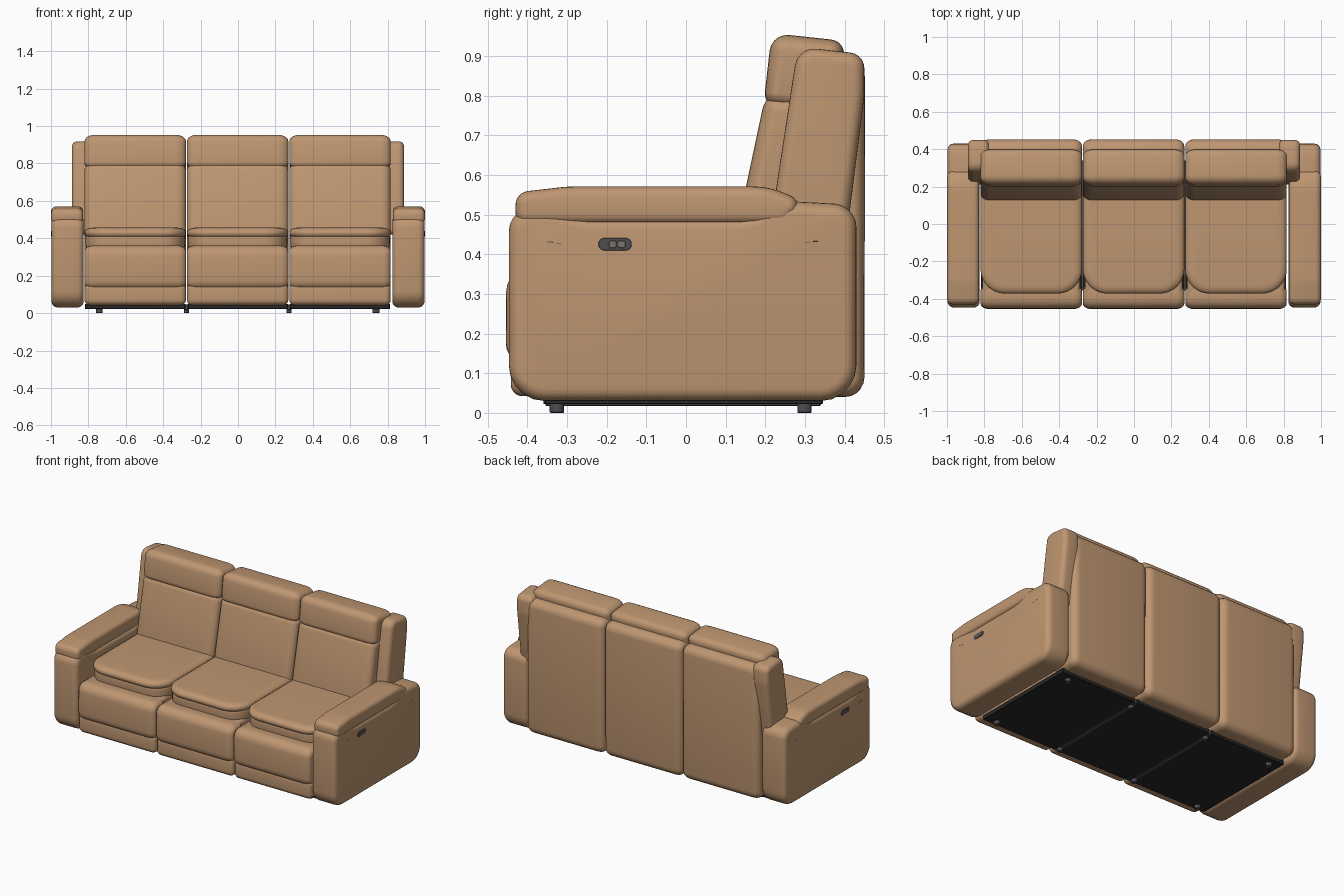
import bpy, bmesh, math
from mathutils import Vector

if "Cube" in bpy.data.objects:
    bpy.data.objects.remove(bpy.data.objects["Cube"])


def material(name, rgb):
    m = bpy.data.materials.new(name)
    m.diffuse_color = (*rgb, 1)
    m.use_nodes = True
    m.node_tree.nodes["Principled BSDF"].inputs["Base Color"].default_value = m.diffuse_color
    return m


LEATHER = material("tan leather", (0.515, 0.305, 0.165))
BLACK = material("black underside", (0.02, 0.02, 0.02))
GREY = material("dark grey plastic", (0.075, 0.075, 0.08))
BUTTON = material("button grey", (0.2, 0.17, 0.15))


def ring(pts, inset, steps):
    """Outline of (u, v, radius) corners, counter-clockwise, with filleted corners."""
    out = []
    n = len(pts)
    for i in range(n):
        p = Vector(pts[i][:2])
        r = pts[i][2]
        e1 = (p - Vector(pts[i - 1][:2])).normalized()
        e2 = (Vector(pts[(i + 1) % n][:2]) - p).normalized()
        turn = math.atan2(e1.x * e2.y - e1.y * e2.x, e1.dot(e2))
        s = 1 if turn > 0 else -1
        centre = p + (e2 - e1).normalized() * r / math.cos(turn / 2)
        a0 = math.atan2(-e1.x, e1.y)
        for k in range(steps + 1):
            a = a0 + turn * k / steps
            out.append(centre + s * (r - s * inset) * Vector((math.cos(a), math.sin(a))))
    return out


def cushion(name, pts, axis, lo, hi, rim, inset, mat=LEATHER, steps=5, segs=5):
    """Extrude a filleted outline along an axis, with both rims rounded over."""
    levels = []
    for k in range(segs + 1):
        t = math.pi / 2 * k / segs
        levels.append((lo + rim * (1 - math.sin(t)), inset * (1 - math.cos(t))))
    levels = levels[::-1] + [(lo + hi - a, d) for a, d in levels]
    bm = bmesh.new()
    loops = []
    for a, d in levels:
        loop = []
        for u, v in ring(pts, d, steps):
            co = {"x": (a, u, v), "y": (u, a, v), "z": (u, v, a)}[axis]
            loop.append(bm.verts.new(co))
        loops.append(loop)
    # order the levels from low cap to middle, then middle to high cap
    half = segs + 1
    loops = loops[:half][::-1] + loops[half:][::-1] if levels[0][0] > levels[half - 1][0] else loops
    loops.sort(key=lambda l: l[0].co["xyz".index(axis)])
    n = len(loops[0])
    for l1, l2 in zip(loops, loops[1:]):
        for i in range(n):
            j = (i + 1) % n
            bm.faces.new((l1[i], l1[j], l2[j], l2[i]))
    bm.faces.new(loops[0][::-1])
    bm.faces.new(loops[-1])
    bmesh.ops.remove_doubles(bm, verts=bm.verts, dist=1e-5)
    bmesh.ops.recalc_face_normals(bm, faces=bm.faces)
    me = bpy.data.meshes.new(name)
    bm.to_mesh(me)
    bm.free()
    me.materials.append(mat)
    ob = bpy.data.objects.new(name, me)
    bpy.context.collection.objects.link(ob)
    bpy.context.view_layer.objects.active = ob
    ob.select_set(True)
    bpy.ops.object.shade_smooth_by_angle(angle=math.radians(35))
    ob.select_set(False)
    return ob


def rect(u0, u1, v0, v1, r):
    return [(u0, v0, r), (u1, v0, r), (u1, v1, r), (u0, v1, r)]


# three identical seats
for label, i in (("left", -1), ("middle", 0), ("right", 1)):
    c = 0.5475 * i - 0.002
    x0, x1 = c - 0.271, c + 0.271

    cushion(label + "_back_shell",
            [(0.25, 0.04, 0.04), (0.45, 0.04, 0.05), (0.452, 0.89, 0.05), (0.29, 0.90, 0.05)],
            "x", x0, x1, 0.045, 0.036)
    cushion(label + "_back_cushion",
            [(0.115, 0.40, 0.05), (0.34, 0.38, 0.05), (0.39, 0.80, 0.05), (0.20, 0.80, 0.04)],
            "x", x0, x1, 0.05, 0.038)
    cushion(label + "_headrest",
            [(0.195, 0.775, 0.035), (0.38, 0.755, 0.04), (0.403, 0.938, 0.036), (0.216, 0.958, 0.045)],
            "x", x0, x1, 0.055, 0.034)
    cushion(label + "_seat_cushion",
            [(x0, -0.372, 0.13), (x1, -0.372, 0.13), (x1, 0.26, 0.05), (x0, 0.26, 0.05)],
            "z", 0.40, 0.457, 0.026, 0.045, steps=8)
    cushion(label + "_seat_border",
            [(x0 + 0.005, -0.362, 0.12), (x1 - 0.005, -0.362, 0.12),
             (x1 - 0.005, 0.24, 0.05), (x0 + 0.005, 0.24, 0.05)],
            "z", 0.34, 0.425, 0.025, 0.025, steps=8)
    cushion(label + "_seat_box", rect(-0.38, 0.30, 0.045, 0.36, 0.02),
            "x", x0 + 0.01, x1 - 0.01, 0.02, 0.018)
    cushion(label + "_footrest",
            [(-0.455, 0.125, 0.05), (-0.33, 0.125, 0.03), (-0.33, 0.362, 0.03), (-0.453, 0.362, 0.055)],
            "x", x0, x1, 0.045, 0.029)
    cushion(label + "_front_rail", rect(-0.442, -0.33, 0.042, 0.16, 0.03),
            "x", x0, x1, 0.03, 0.028)
    cushion(label + "_underside", rect(c - 0.268, c + 0.268, -0.36, 0.345, 0.005),
            "z", 0.022, 0.05, 0.002, 0.002, BLACK, 1, 1)

# mirrored sides
for label, s in (("left", -1), ("right", 1)):
    def span(a, b):
        return sorted((s * a, s * b))

    cushion(label + "_arm",
            [(-0.447, 0.03, 0.09), (0.43, 0.03, 0.09), (0.43, 0.525, 0.06), (0.24, 0.535, 0.08),
             (0.15, 0.492, 0.15), (-0.24, 0.492, 0.15), (-0.36, 0.518, 0.2), (-0.447, 0.518, 0.06)],
            "x", *span(0.825, 0.997), 0.035, 0.032)
    cushion(label + "_arm_pad",
            [(-0.43, 0.475, 0.03), (0.25, 0.475, 0.04), (0.305, 0.53, 0.03),
             (0.21, 0.571, 0.2), (-0.30, 0.571, 0.3), (-0.43, 0.556, 0.035)],
            "x", *span(0.828, 0.999), 0.03, 0.026, steps=6)
    cushion(label + "_back_wing",
            [(0.205, 0.42, 0.03), (0.402, 0.42, 0.03), (0.45, 0.80, 0.2),
             (0.45, 0.905, 0.04), (0.282, 0.924, 0.05)],
            "x", *span(0.775, 0.888), 0.03, 0.028)

    # recline switch and stitch marks on the outer arm face
    cushion(label + "_switch_plate", rect(-0.221, -0.137, 0.41, 0.441, 0.0150),
            "x", *span(0.993, 0.9985), 0.001, 0.001, GREY, 6, 1)
    for k, y in enumerate((-0.194, -0.172)):
        cushion(f"{label}_switch_button_{k + 1}", rect(y, y + 0.019, 0.416, 0.435, 0.005),
                "x", *span(0.994, 0.9995), 0.001, 0.001, BUTTON, 3, 1)
    for k, (y, z) in enumerate(((-0.35, 0.431), (-0.328, 0.428), (0.30, 0.429), (0.32, 0.432))):
        cushion(f"{label}_stitch_{k + 1}", rect(y, y + 0.014, z - 0.001, z + 0.001, 0.0005),
                "x", *span(0.995, 0.9975), 0.0002, 0.0002, GREY, 1, 1)

# seam bars and feet
for k, x in enumerate((-0.276, 0.272)):
    cushion(f"seam_bar_{k + 1}", rect(x - 0.012, x + 0.012, -0.355, 0.34, 0.003),
            "z", 0.018, 0.045, 0.002, 0.002, GREY, 1, 1)
for i, x in enumerate((-0.742, -0.276, 0.272, 0.738)):
    for j, y in enumerate((-0.326, 0.299)):
        r = 0.018 if i in (0, 3) else 0.013
        cushion(f"foot_{i + 1}_{j + 1}", rect(x - r, x + r, y - 0.018, y + 0.018, r - 0.001),
                "z", 0.0, 0.03, 0.002, 0.002, GREY, 4, 1)
